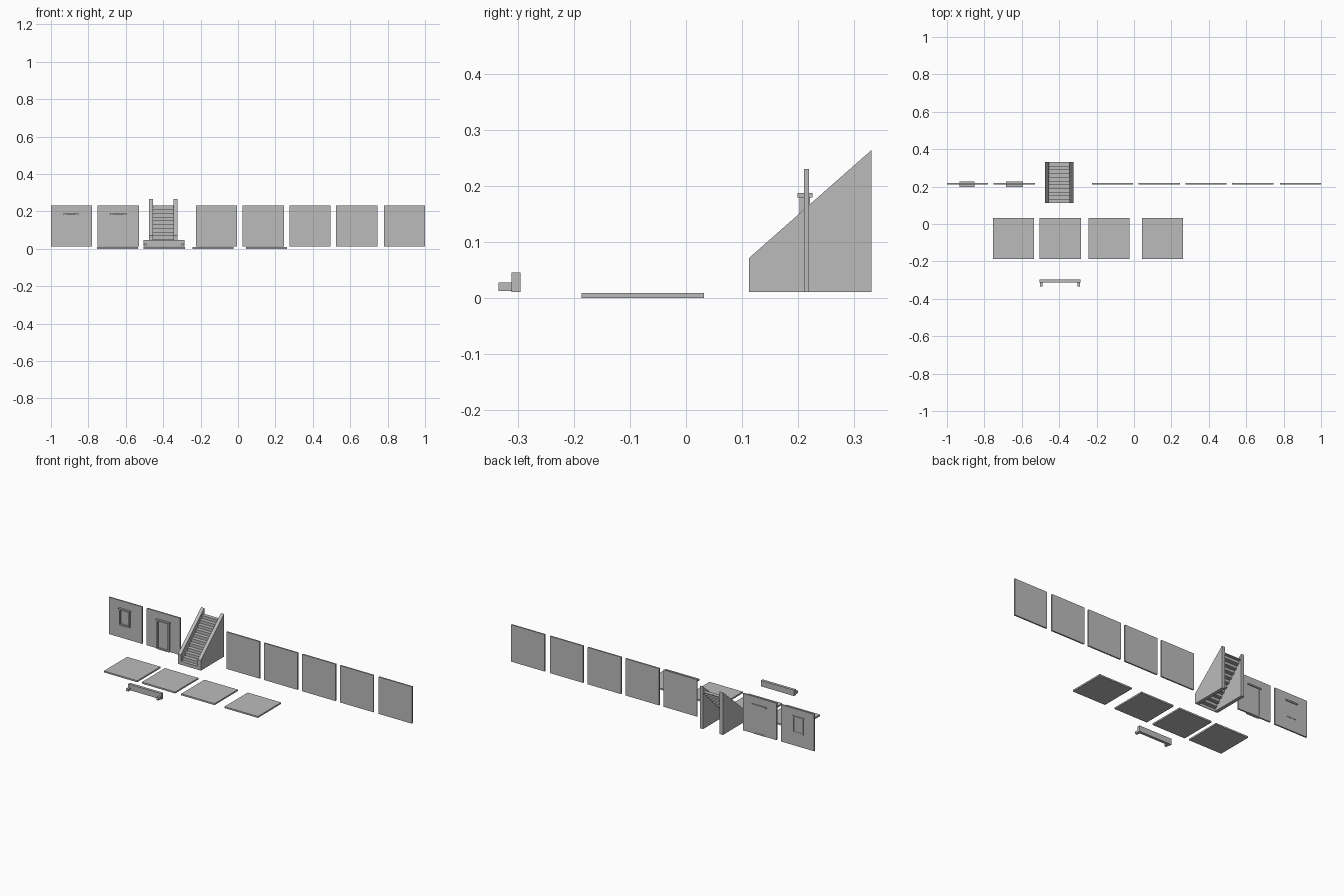
import bpy
import bmesh

cube = bpy.data.objects.get("Cube")
if cube:
    bpy.data.objects.remove(cube, do_unlink=True)

# One plain grey for the whole kit
grey = bpy.data.materials.new("plain grey")
grey.use_nodes = True
grey.diffuse_color = (0.5, 0.5, 0.5, 1)
grey.node_tree.nodes["Principled BSDF"].inputs["Base Color"].default_value = (0.5, 0.5, 0.5, 1)


def extrude_x(bm, profile, x0, x1):
    """Sweep a closed (y, z) profile from x0 to x1."""
    face = bm.faces.new([bm.verts.new((x0, y, z)) for y, z in profile])
    swept = bmesh.ops.extrude_face_region(bm, geom=[face])
    moved = [v for v in swept["geom"] if isinstance(v, bmesh.types.BMVert)]
    bmesh.ops.translate(bm, verts=moved, vec=(x1 - x0, 0, 0))


def box(bm, xs, ys, zs):
    (y0, y1), (z0, z1) = ys, zs
    extrude_x(bm, [(y0, z0), (y1, z0), (y1, z1), (y0, z1)], *xs)


def finish(name, bm):
    bmesh.ops.recalc_face_normals(bm, faces=bm.faces)
    mesh = bpy.data.meshes.new(name)
    bm.to_mesh(mesh)
    bm.free()
    mesh.materials.append(grey)
    obj = bpy.data.objects.new(name, mesh)
    bpy.context.collection.objects.link(obj)


def boxes(name, parts):
    bm = bmesh.new()
    for part in parts:
        box(bm, *part)
    finish(name, bm)


SIZE = 0.22
BASE = 0.011
WALL_Y = (0.211, 0.22)
FRAME_Y = (0.203, 0.222)
CAP_Y = (0.199, 0.226)

# Row of wall panels
for i, x in enumerate((-1, -0.75, -0.225, 0.025, 0.275, 0.525, 0.78)):
    boxes(f"wall_panel_{i + 1}", [((x, x + SIZE), WALL_Y, (BASE, BASE + SIZE))])

# Row of floor tiles
for i, x in enumerate((-0.754, -0.504, -0.244, 0.042)):
    boxes(f"floor_tile_{i + 1}", [((x, x + SIZE), (-0.187, 0.032), (0, 0.009))])


# Window and door frames: two jambs, a lintel and a sill
def frame(name, x0, x1, z0, z1, sill_y):
    t, lip = 0.008, 0.004
    boxes(name, [
        ((x0, x0 + t), FRAME_Y, (z0, z1)),
        ((x1 - t, x1), FRAME_Y, (z0, z1)),
        ((x0 - lip, x1 + lip), CAP_Y, (z1 - t, z1)),
        ((x0, x1), sill_y, (z0, z0 + t)),
    ])


frame("window_frame", -0.928, -0.858, 0.087, 0.188, FRAME_Y)
frame("door_frame", -0.68, -0.598, BASE, 0.188, FRAME_Y)

# Staircase side walls with sloping tops
Y0, Y1 = 0.113, 0.332
for name, x in (("right_stair_wall", -0.476), ("left_stair_wall", -0.345)):
    bm = bmesh.new()
    extrude_x(bm, [(Y0, BASE), (Y1, BASE), (Y1, 0.265), (Y0, 0.072)], x, x + 0.021)
    finish(name, bm)

# Treads with a small nosing, and risers, open underneath
STEPS = 11
run, rise = (Y1 - Y0) / STEPS, SIZE / STEPS
inside = (-0.455, -0.345)
steps = []
for i in range(STEPS):
    y, z = Y0 + i * run, BASE + i * rise
    nose = 0.004 if i else 0
    steps.append((inside, (y, y + 0.004), (z, z + rise)))
    steps.append((inside, (y - nose, y + run), (z + rise - 0.005, z + rise)))
boxes("stair_steps", steps)

# Low rail with two feet pointing forward
boxes("rail_beam", [((-0.506, -0.286), (-0.3125, -0.296), (BASE, 0.046))])
for name, x in (("right_rail_foot", -0.503), ("left_rail_foot", -0.303)):
    boxes(name, [((x, x + 0.014), (-0.335, -0.312), (0.013, 0.028))])
